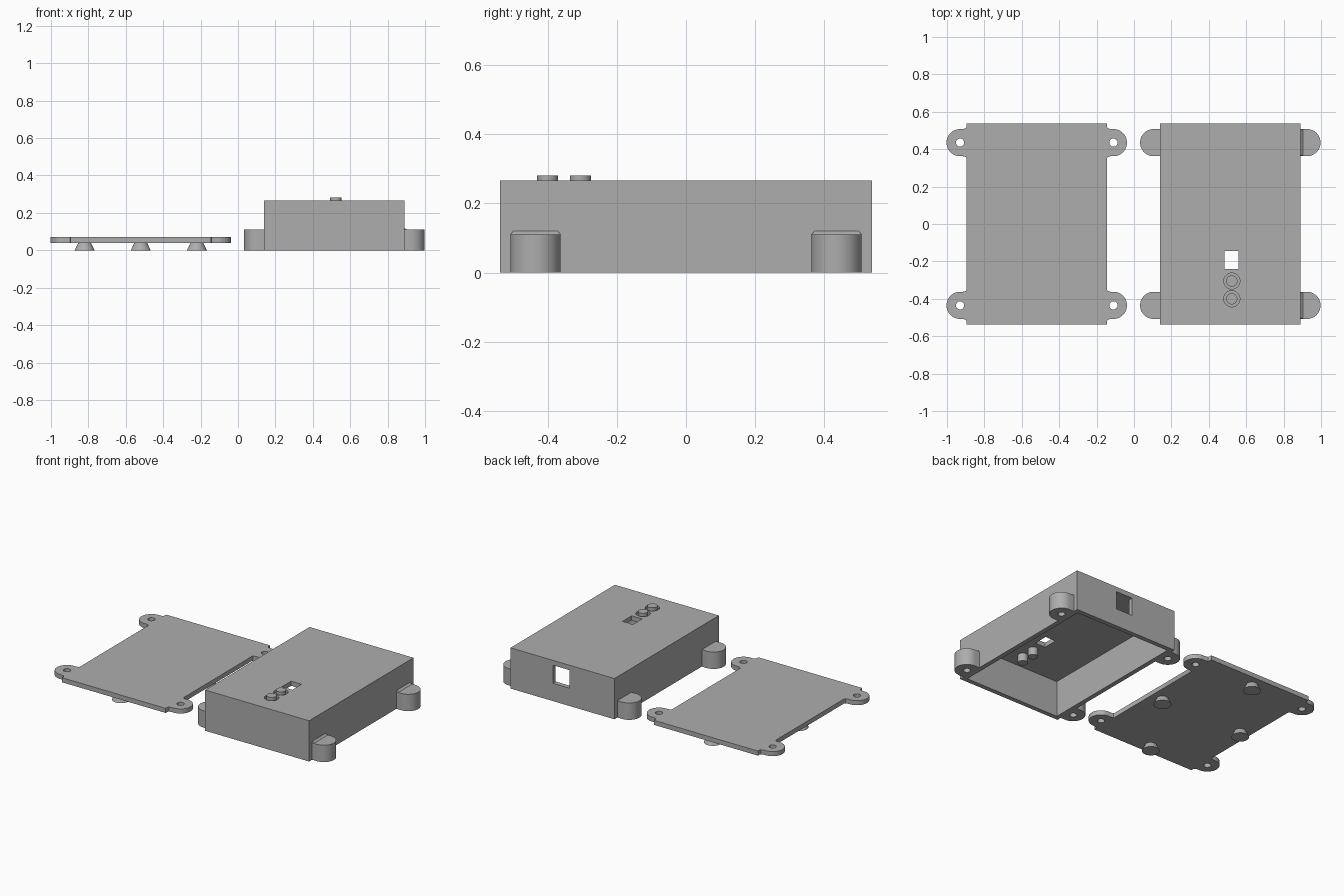
import bpy, bmesh, math

if "Cube" in bpy.data.objects:
    bpy.data.objects.remove(bpy.data.objects["Cube"])

grey = bpy.data.materials.new("plain grey")
grey.diffuse_color = (0.42, 0.42, 0.42, 1)
grey.use_nodes = True
grey.node_tree.nodes["Principled BSDF"].inputs["Base Color"].default_value = grey.diffuse_color


def finish(bm, name):
    bmesh.ops.recalc_face_normals(bm, faces=bm.faces)
    me = bpy.data.meshes.new(name)
    bm.to_mesh(me)
    bm.free()
    ob = bpy.data.objects.new(name, me)
    bpy.context.collection.objects.link(ob)
    me.materials.append(grey)
    return ob


def prism(name, pts, z0, z1):
    bm = bmesh.new()
    f = bm.faces.new([bm.verts.new((x, y, z0)) for x, y in pts])
    r = bmesh.ops.extrude_face_region(bm, geom=[f])
    vs = [v for v in r["geom"] if isinstance(v, bmesh.types.BMVert)]
    bmesh.ops.translate(bm, verts=vs, vec=(0, 0, z1 - z0))
    return finish(bm, name)


def box(name, x0, x1, y0, y1, z0, z1):
    return prism(name, [(x0, y0), (x1, y0), (x1, y1), (x0, y1)], z0, z1)


def cyl(name, x, y, r0, r1, z0, z1, n=40):
    bm = bmesh.new()
    bmesh.ops.create_cone(bm, cap_ends=True, segments=n, radius1=r0, radius2=r1, depth=z1 - z0)
    bmesh.ops.translate(bm, verts=bm.verts, vec=(x, y, (z0 + z1) / 2))
    return finish(bm, name)


def combine(ob, other, op):
    m = ob.modifiers.new("bool", 'BOOLEAN')
    m.object, m.operation, m.solver = other, op, 'EXACT'
    bpy.context.view_layer.objects.active = ob
    bpy.ops.object.modifier_apply(modifier=m.name)
    bpy.data.objects.remove(other, do_unlink=True)


R, EAR_Y = 0.0725, 0.435


def ear(edge, side, y, z0, z1, flare):
    """Rounded screw ear reaching outward from a straight edge"""
    pts = [(edge - side * 0.02, y - R - flare), (edge, y - R - flare),
           (edge + side * flare * 0.35, y - R - flare * 0.35), (edge + side * 0.02, y - R)]
    arc = [(edge + side * (0.035 + R * math.cos(a)), y + R * math.sin(a))
           for a in [math.pi * (i / 24 - 0.5) for i in range(25)]]
    top = [(x, 2 * y - v) for x, v in reversed(pts)]
    return prism("ear", pts + arc + top, z0, z1)


# Flat lid with four drilled ears
LX0, LX1 = -0.895, -0.145
lid = box("lid_plate", LX0, LX1, -0.538, 0.538, 0.04, 0.07)
# Open-bottomed case with four tall ears
CX0, CX1 = 0.14, 0.89
case = box("case_shell", CX0, CX1, -0.538, 0.538, 0, 0.266)

for ob, x0, x1, z0, z1, flare in ((lid, LX0, LX1, 0.04, 0.07, 0.012),
                                  (case, CX0, CX1, 0, 0.11, 0.0)):
    for edge, side in ((x0, -1), (x1, 1)):
        for y in (-EAR_Y, EAR_Y):
            combine(ob, ear(edge, side, y, z0, z1, flare), 'UNION')
            hole_top = 0.09 if ob is case else 0.1
            combine(ob, cyl("hole", edge + side * 0.035, y, 0.022, 0.022, -0.05, hole_top, 24),
                    'DIFFERENCE')

# Case cavity, back port and top window
combine(case, box("cavity", CX0 + 0.03, CX1 - 0.03, -0.508, 0.508, -0.1, 0.236), 'DIFFERENCE')
combine(case, box("port", 0.465, 0.585, 0.45, 0.6, 0.116, 0.234), 'DIFFERENCE')
combine(case, box("window", 0.485, 0.56, -0.24, -0.145, 0.2, 0.3), 'DIFFERENCE')

# Two push buttons in shallow round recesses
buttons = []
for i, y in enumerate((-0.305, -0.4)):
    combine(case, cyl("recess", 0.523, y, 0.043, 0.043, 0.25, 0.3), 'DIFFERENCE')
    buttons.append(cyl(f"button_{i + 1}", 0.523, y, 0.03, 0.03, 0.185, 0.281))

# Sloped fillets above the outer case ears
fillets = []
for i, y in enumerate((-EAR_Y, EAR_Y)):
    bm = bmesh.new()
    a = [bm.verts.new((x, y + s * w, z)) for s in (-1, 1)
         for x, w, z in ((CX1, R, 0.11), (CX1 + 0.013, R, 0.11), (CX1, R - 0.008, 0.12))]
    for f in ((0, 1, 2), (3, 4, 5), (0, 1, 4, 3), (1, 2, 5, 4), (2, 0, 3, 5)):
        bm.faces.new([a[k] for k in f])
    finish(bm, f"ear_fillet_{i + 1}")

# Flared feet under the lid
feet = [cyl(f"lid_foot_{i + 1}", x, y, 0.053, 0.034, 0, 0.04)
        for i, (x, y) in enumerate(((-0.82, 0), (-0.22, 0), (-0.52, 0.465), (-0.52, -0.465)))]

# Smooth the round walls, keep edges sharp
for ob in [lid, case] + buttons + feet:
    bpy.ops.object.select_all(action='DESELECT')
    ob.select_set(True)
    bpy.context.view_layer.objects.active = ob
    bpy.ops.object.shade_smooth_by_angle(angle=math.radians(30))
